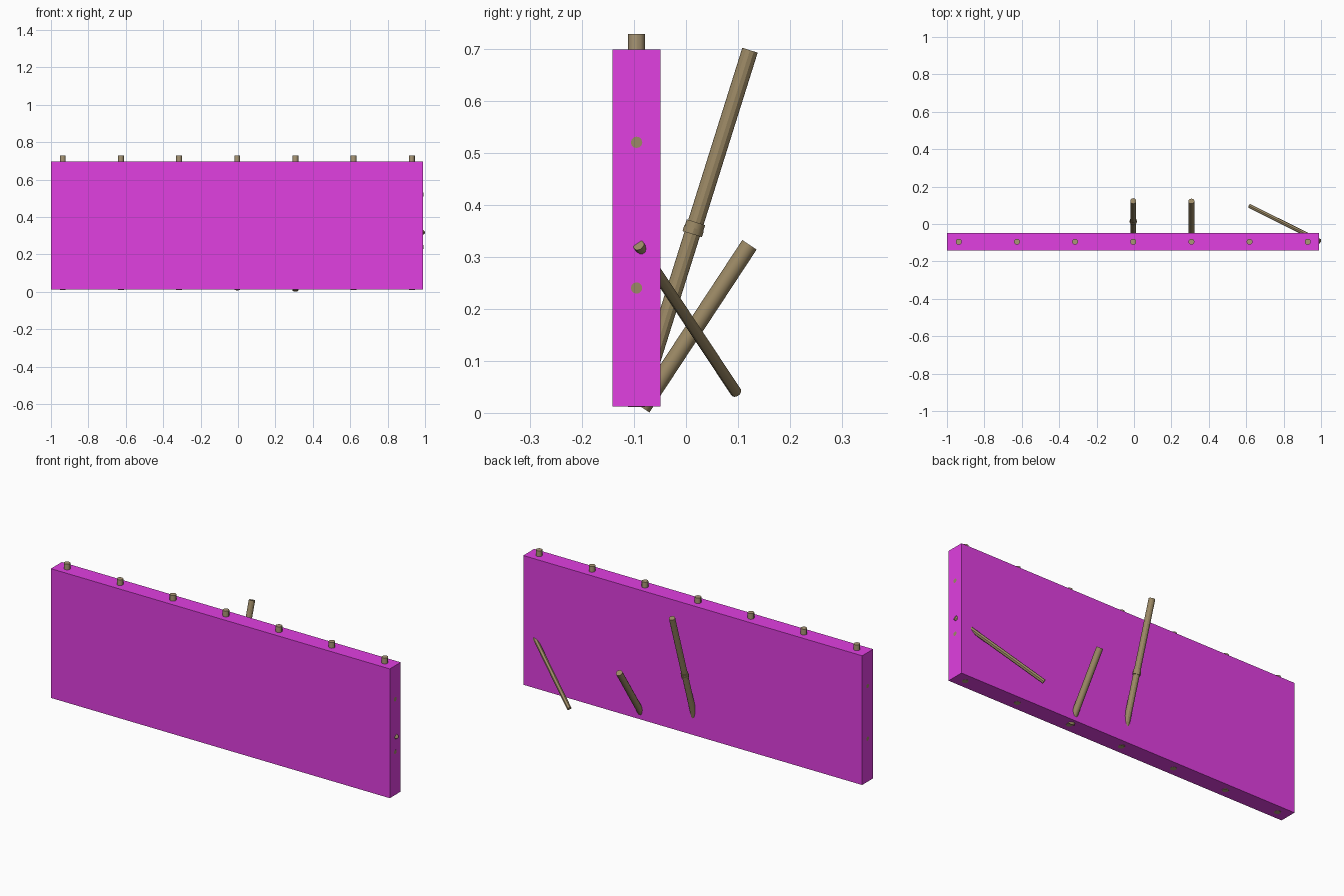
import bpy
from mathutils import Vector

if "Cube" in bpy.data.objects:
    bpy.data.objects.remove(bpy.data.objects["Cube"])


def material(name, rgb):
    m = bpy.data.materials.new(name)
    m.diffuse_color = (*rgb, 1)
    m.use_nodes = True
    m.node_tree.nodes["Principled BSDF"].inputs["Base Color"].default_value = m.diffuse_color
    return m


MAGENTA = material("magenta", (0.75, 0.05, 0.75))
BAMBOO = material("bamboo", (0.40, 0.31, 0.18))
DARK = material("dark_bamboo", (0.33, 0.25, 0.13))


def pole(name, a, b, r, mat, sides=12):
    # Straight cane between two points
    a, b = Vector(a), Vector(b)
    d = b - a
    bpy.ops.mesh.primitive_cylinder_add(vertices=sides, radius=r, depth=d.length, location=(a + b) / 2)
    o = bpy.context.object
    o.name = name
    o.rotation_euler = d.to_track_quat('Z', 'Y').to_euler()
    o.data.materials.append(mat)
    bpy.ops.object.shade_smooth_by_angle()
    return o


# Fence panel
bpy.ops.mesh.primitive_cube_add(size=1, location=(-0.005, -0.095, 0.355))
panel = bpy.context.object
panel.name = "fence_panel"
panel.scale = (1.99, 0.092, 0.686)
panel.data.materials.append(MAGENTA)

# Upright posts showing above the panel
for i in range(7):
    x = -0.937 + 0.311 * i
    pole(f"post_{i + 1}", (x, -0.095, 0.011), (x, -0.095, 0.728), 0.016, BAMBOO)

# Horizontal rails, ends flush with the panel
for name, z in (("lower_rail", 0.24), ("upper_rail", 0.52)):
    pole(name, (-1.0, -0.095, z), (0.9905, -0.095, z), 0.011, DARK)

# Tall leaning cane with a node ring
low, high = Vector((-0.004, -0.092, 0.013)), Vector((-0.004, 0.123, 0.697))
pole("tall_brace", low, high, 0.0155, DARK)
axis = (high - low).normalized()
mid = low.lerp(high, 0.5)
for k in (-0.006, 0.006):
    pole("brace_node", mid + axis * (k - 0.006), mid + axis * (k + 0.006),
         0.0195 if k < 0 else 0.0185, DARK)

# Short leaning cane
pole("short_brace", (0.307, -0.084, 0.010), (0.307, 0.122, 0.323), 0.0165, DARK)

# Thin diagonal cane that pokes through the panel end
pole("thin_brace", (0.618, 0.096, 0.040), (0.994, -0.091, 0.322), 0.011, DARK)
